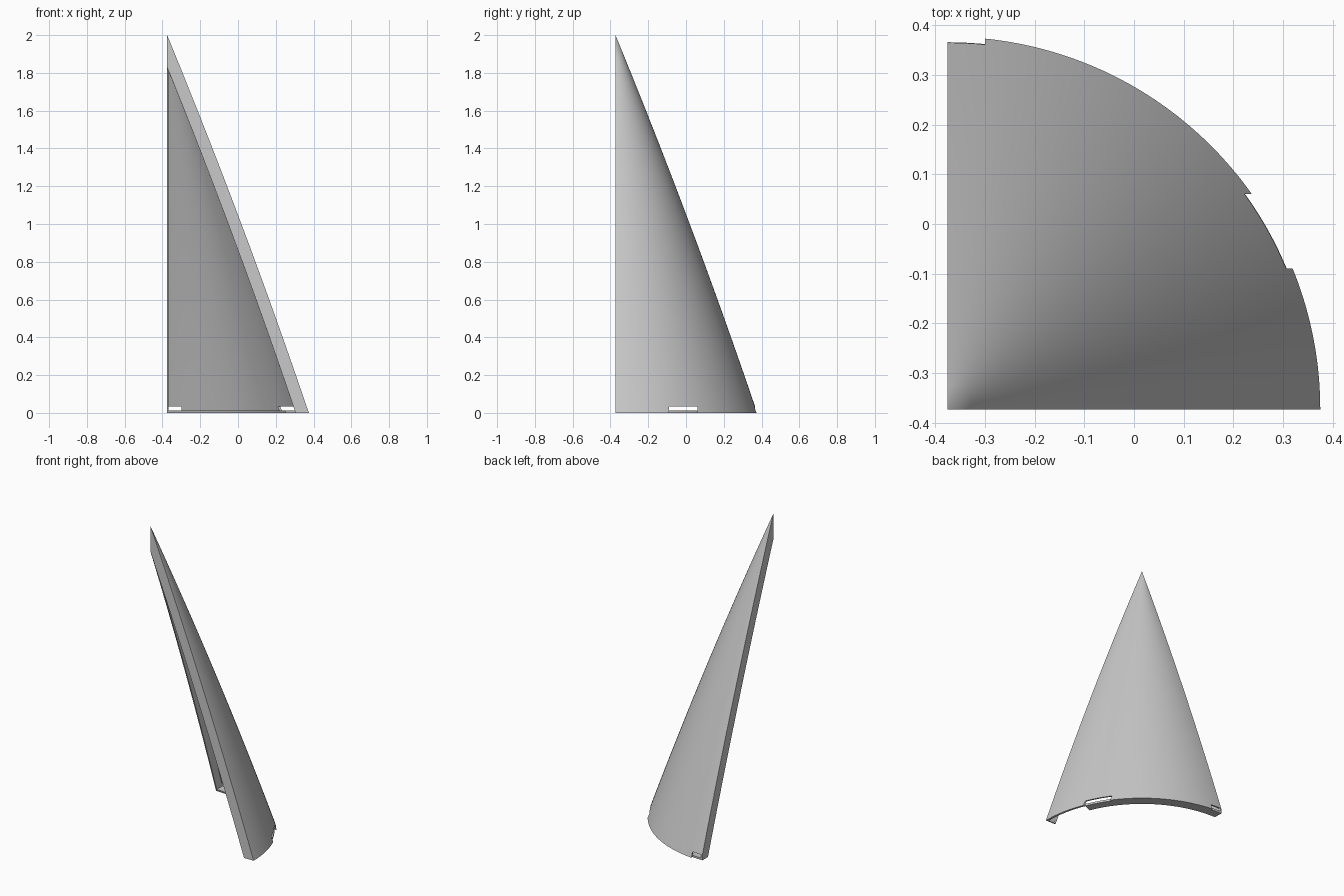
import bpy
import bmesh
from math import cos, sin, radians

if "Cube" in bpy.data.objects:
    bpy.data.objects.remove(bpy.data.objects["Cube"])

AXIS_X, AXIS_Y = -0.375, -0.373   # cone axis
STEPS = 16                        # rings along the height
FLANGE = 0.008                    # thickness of the two edge flanges
LIP = 0.013                       # thickness of the base lip
SLOT_TOP = 0.035


def revolve(name, profile, start, end, segments=40):
    """Closed solid: sweep an (r, z) profile between two angles in degrees."""
    bm = bmesh.new()
    rows = []
    for i in range(segments + 1):
        a = radians(start + (end - start) * i / segments)
        rows.append([bm.verts.new((AXIS_X + r * cos(a), AXIS_Y + r * sin(a), z))
                     for r, z in profile])
    n = len(profile)
    for a, b in zip(rows, rows[1:]):
        for j in range(n):
            k = (j + 1) % n
            bm.faces.new((a[j], b[j], b[k], a[k]))
    bm.faces.new(rows[0])
    bm.faces.new(rows[-1])
    bmesh.ops.remove_doubles(bm, verts=bm.verts, dist=1e-5)
    bmesh.ops.recalc_face_normals(bm, faces=bm.faces)
    mesh = bpy.data.meshes.new(name)
    bm.to_mesh(mesh)
    bm.free()
    obj = bpy.data.objects.new(name, mesh)
    bpy.context.collection.objects.link(obj)
    return obj


def ring(name, r0, r1, z0, z1, start, end):
    return revolve(name, [(r0, z0), (r1, z0), (r1, z1), (r0, z1)], start, end)


def box(name, x0, x1, y0, y1, z0, z1):
    """Box measured from the cone axis."""
    bpy.ops.mesh.primitive_cube_add(
        size=1, location=(AXIS_X + (x0 + x1) / 2, AXIS_Y + (y0 + y1) / 2, (z0 + z1) / 2))
    obj = bpy.context.object
    obj.name = name
    obj.scale = (x1 - x0, y1 - y0, z1 - z0)
    bpy.ops.object.transform_apply(location=False, rotation=False, scale=True)
    return obj


def combine(target, tool, operation):
    """Apply a boolean and discard the tool."""
    tool.hide_render = True
    bpy.ops.object.select_all(action="DESELECT")
    bpy.context.view_layer.objects.active = target
    target.select_set(True)
    mod = target.modifiers.new(tool.name, "BOOLEAN")
    mod.operation = operation
    mod.solver = "EXACT"
    mod.object = tool
    bpy.ops.object.modifier_apply(modifier=mod.name)
    bpy.data.objects.remove(tool)


def wall(radius, height, base=0.0):
    """Gently bulging cone outline from base to tip, with a ring near the base."""
    heights = [base, 0.06] + [height * i / STEPS for i in range(1, STEPS + 1)]
    return [(radius * (1 - z / height) + 0.018 * z * (height - z), z) for z in heights]


# Quarter cone, as deep as its edge flanges
shell = revolve("nose_cone_quarter", wall(0.75, 2.0) + wall(0.68, 1.83)[::-1], 0, 90)

# Hollow it to a thin skin, leaving a flange on both edges and a lip at the base
cavity = revolve("cavity_cutter", [(0, LIP)] + wall(0.74, 1.973, LIP), -5, 95)
combine(cavity, box("cavity_limit", FLANGE, 1, FLANGE, 1, -1, 3), "INTERSECT")
combine(shell, cavity, "DIFFERENCE")

# The lip stops short of the front flange
combine(shell, ring("lip_gap_cutter", 0.6, 0.736, -0.1, LIP + 0.001, 0.65, 22.6),
        "DIFFERENCE")

# Locking slots: a window through the skin and a recessed lip below it
slots = {"side": (0.45, 0.9, 0.283, 0.433), "end": (FLANGE, 0.075, 0.5, 0.9)}
for name, (x0, x1, y0, y1) in slots.items():
    combine(shell, box(name + "_slot_cutter", x0, x1, y0, y1, LIP, SLOT_TOP), "DIFFERENCE")
    recess = ring(name + "_recess_cutter", 0.739, 0.95, -0.1, SLOT_TOP, -5, 95)
    left = -0.2 if x0 == FLANGE else x0
    combine(recess, box(name + "_recess_limit", left, x1, y0, y1, -1, 1), "INTERSECT")
    combine(shell, recess, "DIFFERENCE")

# Single grey material
grey = bpy.data.materials.new("plain_grey")
grey.use_nodes = True
colour = (0.58, 0.58, 0.58, 1)
grey.diffuse_color = colour
grey.node_tree.nodes["Principled BSDF"].inputs["Base Color"].default_value = colour
shell.data.materials.clear()
shell.data.materials.append(grey)
bpy.ops.object.select_all(action="DESELECT")
bpy.context.view_layer.objects.active = shell
shell.select_set(True)
bpy.ops.object.shade_smooth_by_angle(angle=radians(30))
